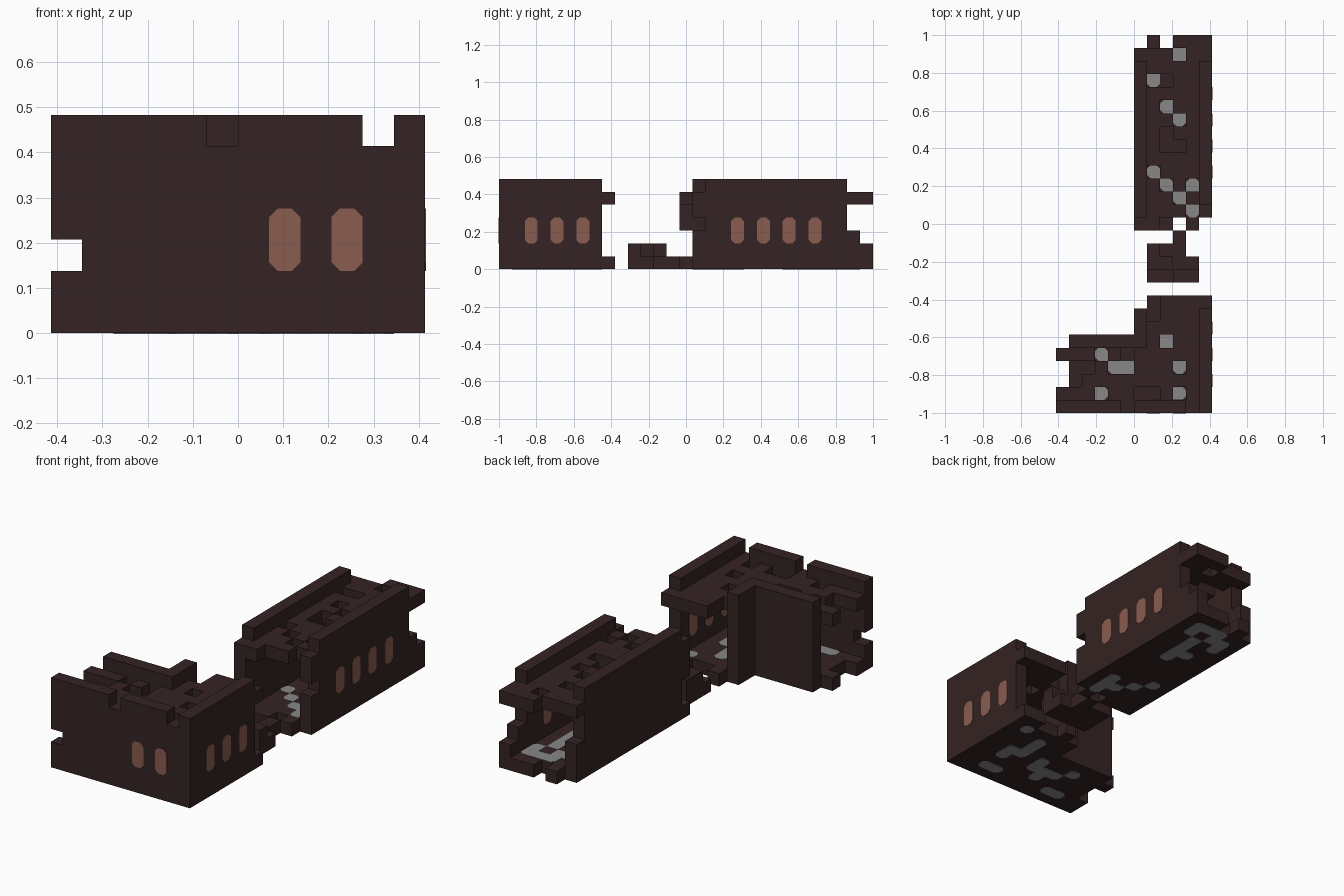
import bpy
import bmesh
from mathutils import Vector

if "Cube" in bpy.data.objects:
    bpy.data.objects.remove(bpy.data.objects["Cube"], do_unlink=True)

U = 2 / 29                          # block size
ORIGIN = Vector((-6 * U, -1, 0))
CHAMFER = 0.27                      # cut corner of painted patches, in blocks
PROUD = 0.03                        # how far patches stand out, in blocks


def material(name, color):
    mat = bpy.data.materials.new(name)
    mat.use_nodes = True
    mat.diffuse_color = (*color, 1)
    mat.node_tree.nodes["Principled BSDF"].inputs["Base Color"].default_value = (*color, 1)
    return mat


BRICK = material("dark_brick", (0.036, 0.017, 0.017))
CLAY = material("clay_window", (0.25, 0.107, 0.08))
ASH = material("grey_ash", (0.245, 0.245, 0.245))


def finish(name, bm, mat):
    bmesh.ops.remove_doubles(bm, verts=bm.verts, dist=1e-5)
    mesh = bpy.data.meshes.new(name)
    bm.to_mesh(mesh)
    bm.free()
    mesh.materials.append(mat)
    obj = bpy.data.objects.new(name, mesh)
    bpy.context.collection.objects.link(obj)


def box(x, y, z):
    """Set of blocks; each argument is an index or an inclusive range."""
    spans = [range(a, a + 1) if isinstance(a, int) else range(a[0], a[1] + 1)
             for a in (x, y, z)]
    return {(i, j, k) for i in spans[0] for j in spans[1] for k in spans[2]}


def layer(z, *cells):
    return {(i, j, z) for i, j in cells}


def blocks(name, cells):
    """Skin a set of blocks, keeping only the exposed faces."""
    bm = bmesh.new()
    for cell in cells:
        center = Vector(cell) + Vector((0.5, 0.5, 0.5))
        for axis in range(3):
            for sign in (-1, 1):
                n = Vector((0, 0, 0))
                n[axis] = sign
                if tuple(int(a + b) for a, b in zip(cell, n)) in cells:
                    continue
                s = Vector((0, 0, 0))
                s[(axis + 1) % 3] = 0.5
                t = n.cross(s)
                ring = (s + t, t - s, -s - t, s - t)
                bm.faces.new([bm.verts.new(ORIGIN + (center + n / 2 + r) * U) for r in ring])
    finish(name, bm, BRICK)


def patches(name, cells, low, high, place, mat):
    """Painted cells with cut outer corners, set right through a slab."""
    bm = bmesh.new()
    for a, b in cells:
        outline = []
        for du, dv in ((-1, -1), (1, -1), (1, 1), (-1, 1)):
            corner = (a + 0.5 + du / 2, b + 0.5 + dv / 2)
            if cells & {(a + du, b), (a, b + dv), (a + du, b + dv)}:
                outline.append(corner)
                continue
            side = (corner[0] - du * CHAMFER, corner[1])
            upright = (corner[0], corner[1] - dv * CHAMFER)
            outline += [upright, side] if du * dv > 0 else [side, upright]
        rings = [[bm.verts.new(ORIGIN + Vector(place(u, v, d)) * U) for u, v in outline]
                 for d in (low - PROUD, high + PROUD)]
        bm.faces.new(rings[0][::-1])
        bm.faces.new(rings[1])
        for n in range(len(outline)):
            m = (n + 1) % len(outline)
            bm.faces.new((rings[0][n], rings[0][m], rings[1][m], rings[1][n]))
    bmesh.ops.recalc_face_normals(bm, faces=bm.faces)
    finish(name, bm, mat)


# Floors of the corner room and the long corridor, broken at the ends
blocks("front_floor", (box((0, 11), (0, 5), 0) | box((6, 11), (6, 7), 0) | box((7, 11), 8, 0))
       - box(0, (2, 3), 0) - box(0, 5, 0) - layer(0, (8, 8), (9, 8)))
blocks("back_floor", (box((6, 11), (15, 28), 0) | layer(0, (6, 14), (7, 14), (8, 14), (10, 14)))
       - layer(0, (6, 28), (8, 28)))

# Corner room walls
blocks("front_outer_wall", (box((0, 11), 0, (1, 6)) | box(11, (1, 7), (1, 6)))
       - {(0, 0, 2), (5, 0, 6), (10, 0, 6)})
blocks("front_inner_wall", box((1, 6), 5, (1, 6)) | box(6, (6, 7), (1, 6)))

# Corridor walls with crumbled ends
blocks("back_outer_wall", (box(11, (15, 26), (1, 6)) | box(11, 27, (1, 2))
                           | box(11, 28, 1) | box(11, (27, 28), 5))
       - {(11, 15, 3), (11, 15, 6)})
blocks("back_inner_wall", box(6, (15, 26), (1, 6)) | box(6, 14, (3, 5))
       | box(6, 27, (1, 2)) | box(6, 27, 5))

# Sunken roofs with fallen-in blocks
blocks("front_roof", (box((1, 10), (1, 4), 5) | box((7, 10), (5, 7), 5) | box((8, 11), 8, 5)
                      | layer(5, (0, 1), (0, 4)))
       - layer(5, (8, 5), (9, 3), (9, 1), (4, 3), (5, 3), (3, 4), (3, 1), (6, 1), (7, 1),
               (5, 4), (1, 2), (1, 3), (7, 7), (2, 3)))
blocks("back_roof", (box((7, 10), (15, 27), 5) | layer(5, (7, 14), (9, 28), (10, 28)))
       - layer(5, (9, 27), (7, 25), (9, 22), (7, 18), (8, 17), (10, 17), (9, 16),
               (8, 23), (8, 20), (8, 21), (9, 20), (8, 25), (10, 15)))

# Loose rubble between the two halves
blocks("rubble", box((7, 10), (10, 11), 0) | box((7, 9), 12, 0) | box(9, 13, 0)
       | layer(1, (7, 12), (8, 11), (7, 11), (9, 10), (10, 10)))

# Windows, two blocks tall
patches("front_windows", {(i, k) for i in (7, 9) for k in (2, 3)}, 0, 1,
        lambda u, v, d: (u, d, v), CLAY)
patches("side_windows", {(j, k) for j in (2, 4, 6, 18, 20, 22, 24) for k in (2, 3)}, 11, 12,
        lambda u, v, d: (d, u, v), CLAY)

# Ash patches on the floors
patches("front_floor_ash", {(9, 3), (9, 4), (8, 4), (8, 5), (8, 6), (10, 7), (9, 1), (8, 1),
                            (4, 3), (5, 3), (6, 3), (6, 4), (5, 2), (3, 4), (3, 1), (2, 1)},
        0, 1, lambda u, v, d: (u, v, d), ASH)
patches("back_floor_ash", {(10, 15), (10, 16), (10, 17), (9, 16), (8, 17), (7, 18),
                           (9, 22), (9, 23), (8, 23), (9, 24), (9, 25),
                           (10, 26), (10, 27), (9, 27), (8, 27), (8, 26), (7, 26), (7, 25)},
        0, 1, lambda u, v, d: (u, v, d), ASH)
